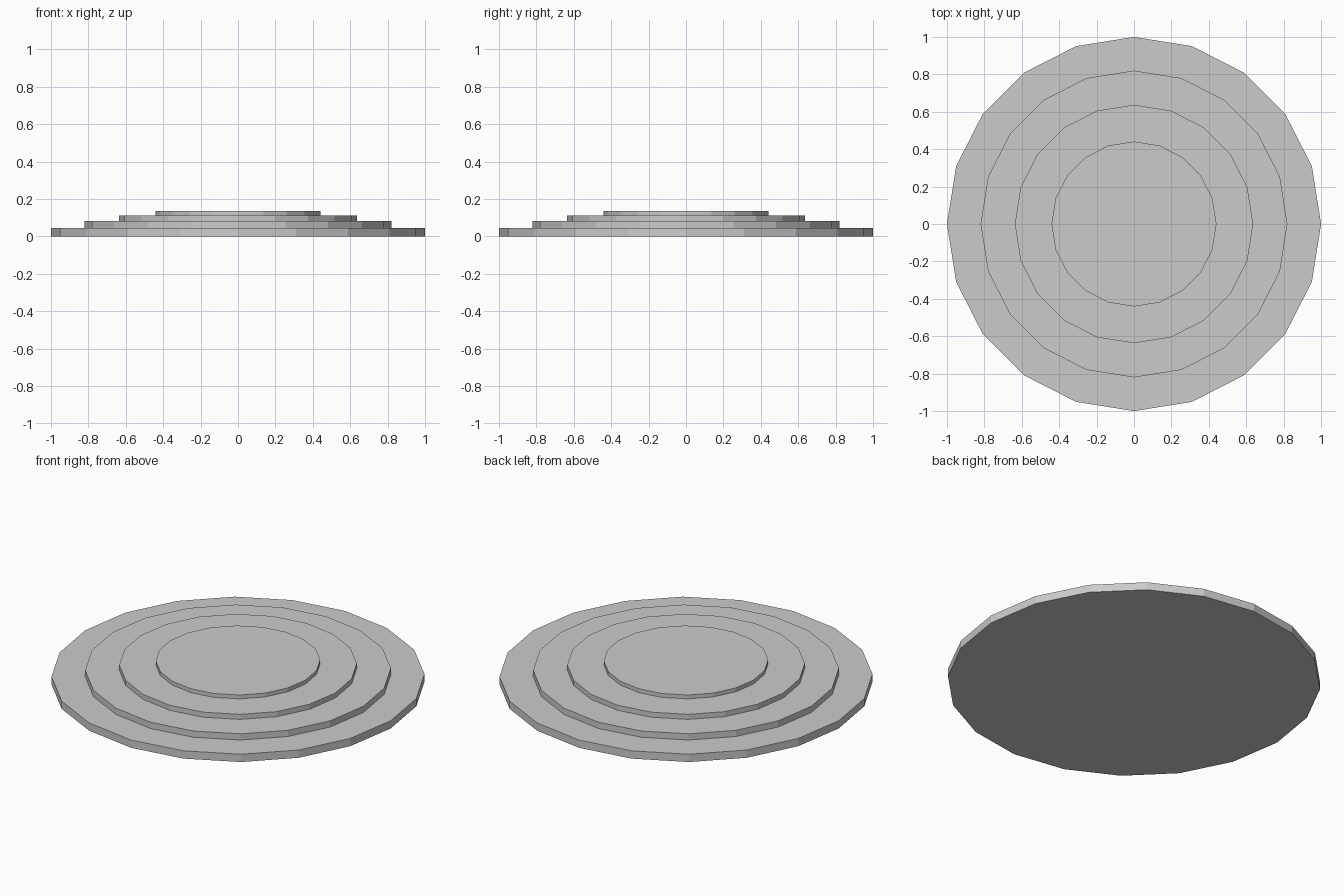
import bpy, bmesh
from math import cos, sin, pi

if "Cube" in bpy.data.objects:
    bpy.data.objects.remove(bpy.data.objects["Cube"])

SIDES = 20
# Each tier: radius, top height
TIERS = [(1.0, 0.046), (0.82, 0.083), (0.637, 0.113), (0.441, 0.136)]

# Stepped profile from the ground rim up to the top rim
profile = []
bottom = 0.0
for radius, top in TIERS:
    profile += [(radius, bottom), (radius, top)]
    bottom = top

bm = bmesh.new()
rings = [[bm.verts.new((r * cos(2 * pi * i / SIDES), r * sin(2 * pi * i / SIDES), z))
          for i in range(SIDES)] for r, z in profile]

# Risers and treads
for low, high in zip(rings, rings[1:]):
    for i in range(SIDES):
        j = (i + 1) % SIDES
        bm.faces.new((low[i], low[j], high[j], high[i]))

# Underside and top platform
bm.faces.new(rings[0][::-1])
bm.faces.new(rings[-1])

mesh = bpy.data.meshes.new("stepped_round_platform")
bm.to_mesh(mesh)
bm.free()
platform = bpy.data.objects.new("stepped_round_platform", mesh)
bpy.context.collection.objects.link(platform)
